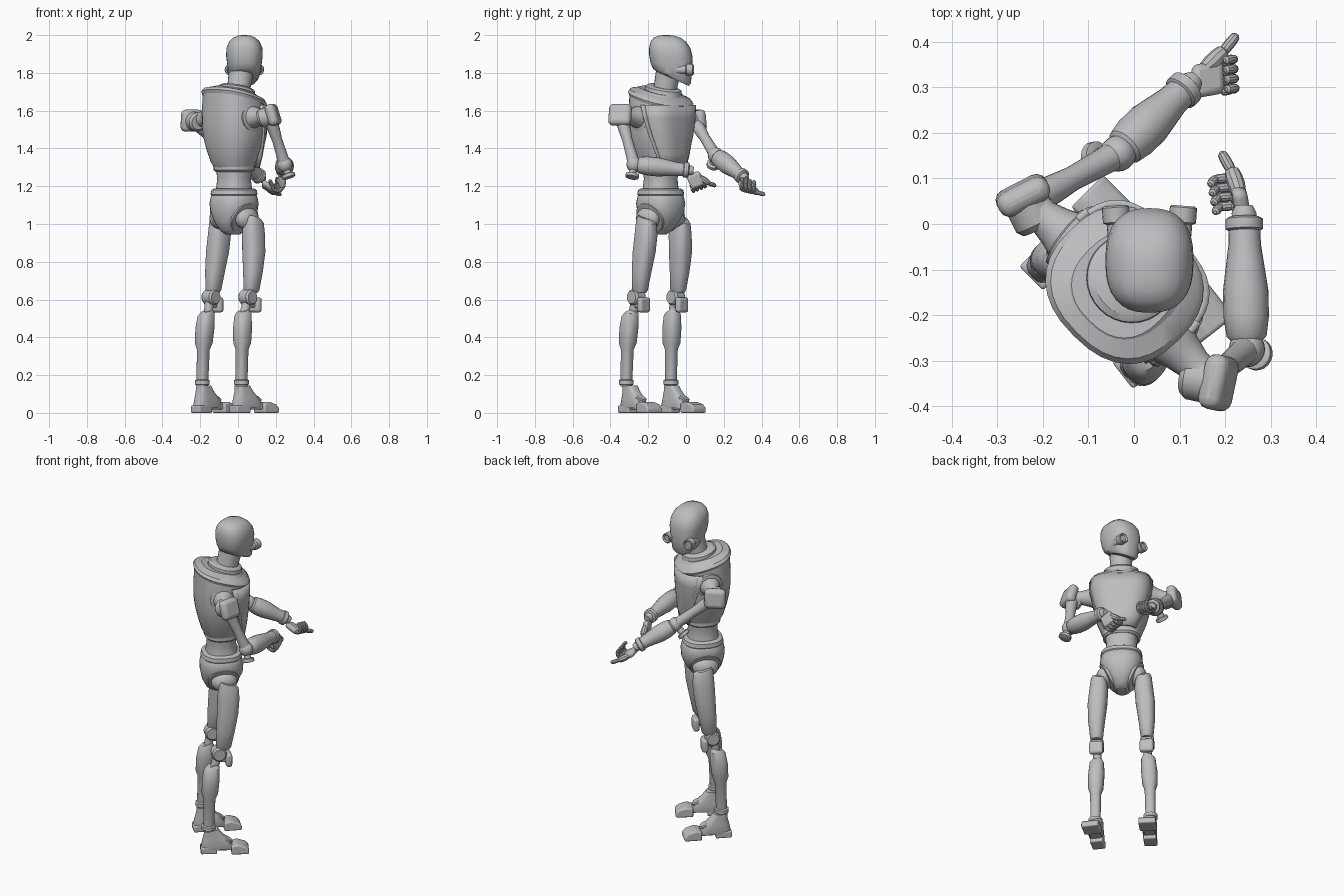
import bpy, bmesh, math
from mathutils import Vector, Matrix

if "Cube" in bpy.data.objects:
    bpy.data.objects.remove(bpy.data.objects["Cube"])

grey = bpy.data.materials.new("plain grey")
grey.use_nodes = True
COLOUR = (0.5, 0.51, 0.52, 1)
grey.diffuse_color = COLOUR
grey.node_tree.nodes["Principled BSDF"].inputs["Base Color"].default_value = COLOUR

# Body frame: +x is the figure's left, -y its front; the figure is turned on the spot
BODY = Matrix.Translation((-0.021, -0.134, 0)) @ Matrix.Rotation(math.radians(135), 4, 'Z')
HEAD = Matrix.Translation((0.034, -0.08, 0)) @ Matrix.Rotation(math.pi, 4, 'Z')
WORLD = Matrix.Identity(4)


def finish(name, bm, frame=WORLD, angle=35, bevel=0):
    bm.transform(frame)
    bmesh.ops.recalc_face_normals(bm, faces=bm.faces)
    mesh = bpy.data.meshes.new(name)
    bm.to_mesh(mesh)
    bm.free()
    mesh.materials.append(grey)
    mesh.shade_smooth()
    mesh.set_sharp_from_angle(angle=math.radians(angle))
    ob = bpy.data.objects.new(name, mesh)
    bpy.context.collection.objects.link(ob)
    if bevel:
        mod = ob.modifiers.new("soft edge", 'BEVEL')
        mod.width, mod.segments = bevel, 3
    return ob


def skin(bm, rings, closed=True, caps=True):
    rows = [[bm.verts.new(p) for p in ring] for ring in rings]
    n = len(rows[0])
    for a, b in zip(rows, rows[1:]):
        for i in range(n if closed else n - 1):
            j = (i + 1) % n
            bm.faces.new((a[i], a[j], b[j], b[i]))
    if caps:
        bm.faces.new(rows[0])
        bm.faces.new(rows[-1])


def oval(z, cx, cy, rx, ry, tilt=0, power=2.4, start=0, end=360, n=32):
    """One horizontal cross-section; tilt lifts its back edge."""
    pts = []
    for i in range(n):
        t = math.radians(start + (end - start) * i / (n if end - start == 360 else n - 1))
        c, s = math.cos(t), math.sin(t)
        x = math.copysign(abs(c) ** (2 / power), c) * rx
        y = math.copysign(abs(s) ** (2 / power), s) * ry
        pts.append((cx + x, cy + y, z + tilt * y))
    return pts


def loft(name, rows, frame=BODY, caps=True, **kw):
    bm = bmesh.new()
    skin(bm, [oval(*r, **kw) for r in rows], caps=caps)
    return finish(name, bm, frame)


def add_tube(bm, p, q, profile, n=20):
    """Turned shape from p to q; profile holds (fraction along, radius)."""
    p, q = Vector(p), Vector(q)
    axis = q - p
    turn = axis.to_track_quat('Z', 'Y')
    skin(bm, [[p + axis * t + turn @ Vector((r * math.cos(a), r * math.sin(a), 0))
               for a in (2 * math.pi * i / n for i in range(n))] for t, r in profile])


def tube(name, p, q, profile, frame=WORLD, n=20):
    bm = bmesh.new()
    add_tube(bm, p, q, profile, n)
    return finish(name, bm, frame)


def disc(name, centre, axis, radius, thick, frame=WORLD):
    c, h = Vector(centre), Vector(axis).normalized() * thick / 2
    return tube(name, c - h, c + h, [(0, radius * .8), (.15, radius), (.85, radius), (1, radius * .8)], frame)


def ball(name, centre, scale, frame=WORLD):
    bm = bmesh.new()
    bmesh.ops.create_uvsphere(bm, u_segments=20, v_segments=12, radius=1)
    bm.transform(Matrix.Translation(centre) @ Matrix.Diagonal((*scale, 1)))
    finish(name, bm, frame)


def box(name, centre, size, frame=WORLD, bevel=.012):
    bm = bmesh.new()
    bmesh.ops.create_cube(bm, size=1)
    bm.transform(Matrix.Translation(centre) @ Matrix.Diagonal((*size, 1)))
    finish(name, bm, frame, bevel=bevel)


def wrap(name, rows, thick):
    """Curved plate over part of the torso; rows hold z, radii and two angles."""
    bm = bmesh.new()
    skin(bm, [oval(z, 0, 0, rx, ry, 0, 3, a, b, 20) for z, rx, ry, a, b in rows], closed=False, caps=False)
    mod = finish(name, bm, BODY).modifiers.new("thickness", 'SOLIDIFY')
    mod.thickness, mod.offset = thick, 0


# Torso and waist
loft("torso", [(1.29, 0, 0, .1, .092), (1.33, 0, .005, .117, .11), (1.4, 0, .005, .143, .13),
               (1.46, 0, .005, .158, .143), (1.52, 0, .005, .164, .15), (1.6, 0, .005, .166, .15),
               (1.67, 0, .005, .158, .145, .25), (1.705, 0, 0, .11, .11, .25)])
loft("waist_ring", [(1.275, 0, 0, .095, .088), (1.285, 0, 0, .106, .098), (1.305, 0, 0, .106, .098), (1.31, 0, 0, .098, .09)])
loft("waist", [(1.15, 0, 0, .1, .095), (1.2, 0, 0, .09, .086), (1.24, 0, 0, .086, .082), (1.3, 0, 0, .095, .088)])

# Front chest plate hanging down flat, with a raised rim along each side
PLATE = [(1.3, .095, .125, -36), (1.37, .12, .134, -28), (1.47, .151, .143, -18), (1.56, .166, .148, -10), (1.63, .17, .149, -5)]
wrap("chest_plate", [(z, rx, ry, a, -180 - a) for z, rx, ry, a in PLATE], .016)
for side, s in (("left", 0), ("right", -180)):
    wrap(side + "_chest_rim", [(z, rx + .004, ry + .004, abs(s + abs(a)) * -1 if s else a,
                                s - a + 8 if s else a - 8) for z, rx, ry, a in PLATE], .018)

# Collar and neck
loft("collar", [(z, 0, 0, rx, ry, .28) for z, rx, ry in
                ((1.665, .12, .12), (1.652, .164, .152), (1.668, .17, .158), (1.685, .158, .148),
                 (1.7, .115, .11), (1.68, .1, .095))], caps=False)
loft("neck_base", [(1.67, 0, -.02, .102, .1, .22), (1.718, 0, -.02, .097, .095, .22), (1.728, 0, -.02, .08, .08, .22)], power=2)
tube("neck", (-.005, -.12, 1.66), (.02, -.09, 1.83), [(0, .07), (.4, .062), (1, .066)])

# Head with slanted jaw
loft("head", [(1.77, 0, -.008, .064, .087, .45), (1.784, 0, -.006, .078, .1, .38), (1.83, 0, -.002, .089, .11, .2),
              (1.89, 0, 0, .097, .115, .05), (1.932, 0, .006, .095, .109), (1.965, 0, .014, .081, .094),
              (1.986, 0, .02, .06, .072), (1.997, 0, .024, .033, .042), (2, 0, .024, .012, .014)], HEAD, power=2.5)
for side, s in (("left", 1), ("right", -1)):
    tube(side + "_eye", (s * .068, -.03, 1.817), (s * .075, -.12, 1.817),
         [(0, .022), (.55, .022), (.6, .03), (.96, .03), (1, .025), (.93, .018)], HEAD)

# Pelvis
loft("pelvis", [(.945, 0, .01, .028, .045), (.965, 0, .01, .048, .075), (1.01, 0, .005, .084, .104), (1.06, 0, 0, .112, .12),
                (1.11, 0, 0, .123, .123), (1.15, 0, 0, .116, .113), (1.165, 0, 0, .105, .1)])
loft("belt", [(1.15, 0, 0, .113, .11), (1.157, 0, 0, .119, .116), (1.18, 0, 0, .116, .11), (1.188, 0, 0, .1, .098)])

# Legs
for side, s, lag, splay in (("left", 1, 0, 0), ("right", -1, .02, 7)):
    x = s * .143
    ball(side + "_hip", (s * .095, 0, 1.03), (.05, .075, .06), BODY)
    disc(side + "_hip_rim", (s * .075, .002, 1.035), (s, 0, -.55), .088, .026, BODY)
    loft(side + "_thigh", [(1.035, s * .135, -.015, .03, .04, .3), (1.015, s * .127, -.02, .045, .056, .25),
                           (.94, s * .128, -.018, .053, .062), (.85, s * .136, -.012, .055, .06),
                           (.75, s * .142, 0, .047, .052), (.65, x, .012, .036, .043),
                           (.635, x, .014, .027, .035)], BODY)
    disc(side + "_knee", (x, .03 + lag / 2, .612), (1, 0, 0), .042, .075, BODY)
    box(side + "_knee_pad", (x, -.015, .572), (.078, .036, .08), BODY, .014)
    box(side + "_knee_link", (x, .012, .58), (.035, .06, .045), BODY, .008)
    y = .075 + lag
    tube(side + "_knee_rod", (x, .036, .62), (x, y - .02, .5), [(0, .024), (1, .024)], BODY)
    loft(side + "_shin", [(.54, x, y - .016, .028, .03, -.3), (.52, s * .147, y - .014, .041, .044, -.2),
                          (.45, s * .151, y - .008, .046, .049), (.37, s * .154, y - .002, .043, .046),
                          (.335, s * .155, y, .031, .033), (.14, s * .157, y + .006, .028, .03)], BODY)
    disc(side + "_ankle_cuff", (s * .157, y + .006, .162), (0, 0, 1), .04, .03, BODY)
    # Foot: narrow heel, sloping upper, arch and a broad toe cap
    FOOT = BODY @ Matrix.Translation((s * .155, lag / 2 - .006, 0)) @ Matrix.Rotation(math.radians(s * splay), 4, 'Z')
    box(side + "_heel", (0, .095, .02), (.074, .092, .04), FOOT, .007)
    loft(side + "_foot_upper", [(.025, 0, .05, .037, .088), (.05, 0, .048, .041, .088), (.085, 0, .058, .037, .07),
                                (.115, 0, .07, .035, .05), (.145, 0, .08, .033, .038)], FOOT, power=3)
    box(side + "_arch", (0, .0, .035), (.06, .1, .034), FOOT, .008)
    bm = bmesh.new()
    toe = [(-.032, 0), (-.032, .05), (-.065, .06), (-.112, .046), (-.132, .026), (-.132, 0)]
    skin(bm, [[(k * .049, u, v) for u, v in toe] for k in (-1, 1)])
    finish(side + "_toe_cap", bm, FOOT, bevel=.008)
    disc(side + "_instep", (0, -.01, .07), (0, -.6, 1), .03, .03, FOOT)

CAPSULE = [(-.12, .4), (0, .85), (.3, 1), (.7, 1), (1, .85), (1.12, .4)]


def hand(side, wrist, along, across, curl):
    """Palm, four curled fingers and an outstretched thumb."""
    w, d, c, n = Vector(wrist), Vector(along).normalized(), Vector(across).normalized(), Vector(curl).normalized()
    basis = Matrix((c, d, n)).transposed().to_4x4()
    box(side + "_palm", (0, .04, 0), (.076, .08, .034), Matrix.Translation(w) @ basis, .015)
    bm = bmesh.new()
    for i in range(4):
        k = w + d * .074 + c * (i - 1.5) * .022
        joints = [k, k + d * .022 + n * .016, k + d * .02 + n * .046, k - d * .006 + n * .058]
        for a, b in zip(joints, joints[1:]):
            add_tube(bm, a, b, [(t, r * .0105) for t, r in CAPSULE], 10)
    finish(side + "_fingers", bm)
    bm = bmesh.new()
    joints = [w + d * .035 + c * .025, w + d * .08 + c * .055 + n * .006, w + d * .11 + c * .085 + n * .02]
    for a, b, r in zip(joints, joints[1:], (.019, .012)):
        add_tube(bm, a, b, [(t, r * k) for t, k in CAPSULE], 10)
    finish(side + "_thumb", bm)


# Arms, each posed by its own joints
def arm(side, root, shoulder, axis, elbow, wrist, pad):
    root, shoulder, elbow, wrist, pad = map(Vector, (root, shoulder, elbow, wrist, pad))
    axis = Vector(axis).normalized()
    disc(side + "_socket", root, shoulder - root, .075, .04)
    tube(side + "_shoulder_neck", root, shoulder, [(0, .066), (.35, .048), (.65, .038), (1, .042)])
    disc(side + "_shoulder_hub", shoulder - axis * .015, axis, .05, .09)
    turn = axis.to_track_quat('Z', 'Y').to_matrix().to_4x4()
    box(side + "_shoulder_cap", (0, 0, .02), (.122, .116, .056), Matrix.Translation(shoulder) @ turn, .024)
    tube(side + "_upper_arm", shoulder, elbow, [(0, .036), (.3, .032), (.5, .027), (.85, .03), (1, .033)])
    ball(side + "_elbow", elbow, (.04, .04, .042))
    disc(side + "_elbow_pad", elbow + pad, pad, .036, .024)
    tube(side + "_elbow_stem", elbow, elbow + pad, [(0, .02), (1, .02)])
    tube(side + "_forearm", elbow, wrist,
         [(.04, .028), (.1, .044), (.25, .05), (.45, .05), (.65, .042), (.8, .036), (1, .034)])
    d = (wrist - elbow).normalized()
    disc(side + "_wrist_cuff", wrist - d * .01, d, .041, .032)
    tube(side + "_wrist", wrist - d * .02, wrist + d * .03, [(0, .027), (.7, .027), (1, .02)])


arm("left", (-.135, -.035, 1.565), (-.235, .045, 1.545), (-.45, .88, .1), (-.035, .155, 1.365), (.115, .3, 1.25), (-.05, -.01, -.05))
hand("left", (.128, .312, 1.215), (.85, .15, -.5), (-.05, .95, -.25), (.3, .1, .95))
arm("right", (.07, -.245, 1.565), (.167, -.345, 1.572), (.95, -.2, .3), (.248, -.275, 1.315), (.242, .01, 1.285), (.02, -.01, -.06))
hand("right", (.238, .035, 1.27), (-.1, .35, -.85), (-.15, .9, .35), (-.95, -.05, .2))
